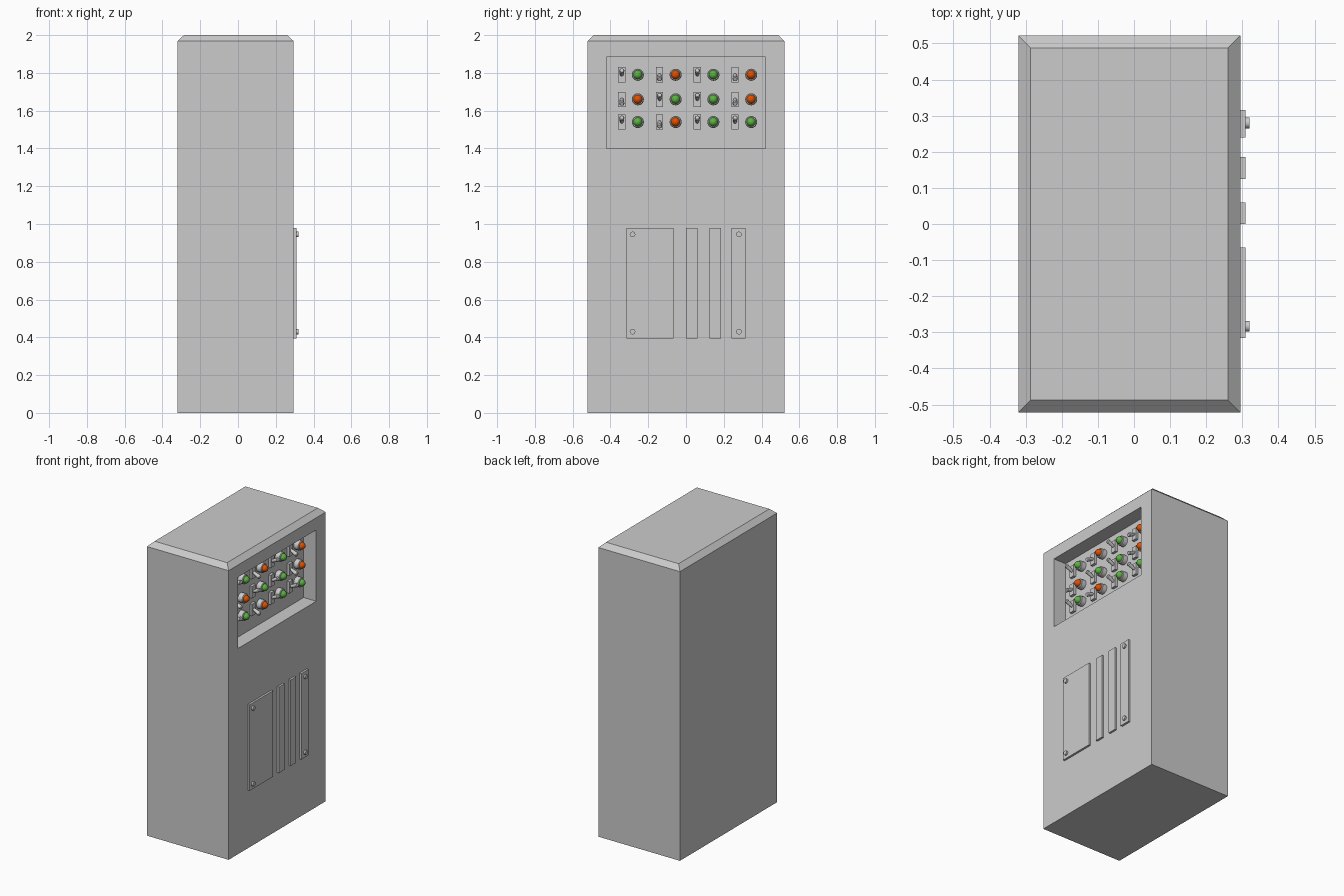
import bpy, bmesh
from math import radians, sin, cos, pi
from mathutils import Matrix, Vector

if "Cube" in bpy.data.objects:
    bpy.data.objects.remove(bpy.data.objects["Cube"])


def finish(name, bm, mat=None, smooth=False):
    bmesh.ops.recalc_face_normals(bm, faces=bm.faces[:])
    if smooth:
        for f in bm.faces:
            f.smooth = True
        for e in bm.edges:
            e.smooth = e.calc_face_angle(0) < radians(35)
    me = bpy.data.meshes.new(name)
    bm.to_mesh(me)
    bm.free()
    if mat:
        me.materials.append(mat)
    ob = bpy.data.objects.new(name, me)
    bpy.context.collection.objects.link(ob)
    return ob


def box(name, x0, x1, y0, y1, z0, z1):
    bm = bmesh.new()
    bmesh.ops.create_cube(bm, size=1)
    for v in bm.verts:
        v.co = Vector((x1 if v.co.x > 0 else x0,
                       y1 if v.co.y > 0 else y0,
                       z1 if v.co.z > 0 else z0))
    return finish(name, bm)


def lathe(name, profile, loc, tilt=0, mat=None, steps=20):
    """Turn a profile of (distance along x, radius) about the x axis."""
    bm = bmesh.new()
    vs = [bm.verts.new((x, r, 0)) for x, r in profile]
    es = [bm.edges.new(p) for p in zip(vs, vs[1:])]
    bmesh.ops.spin(bm, geom=vs + es, cent=(0, 0, 0), axis=(1, 0, 0),
                   angle=2 * pi, steps=steps)
    bmesh.ops.remove_doubles(bm, verts=bm.verts[:], dist=1e-5)
    ob = finish(name, bm, mat, smooth=True)
    ob.matrix_world = Matrix.Translation(loc) @ Matrix.Rotation(-tilt, 4, 'Y')
    return ob


def material(name, color):
    m = bpy.data.materials.new(name)
    m.diffuse_color = color
    m.use_nodes = True
    m.node_tree.nodes["Principled BSDF"].inputs["Base Color"].default_value = m.diffuse_color
    return m


green = material("green", (0.10, 0.45, 0.05, 1))
red = material("orange_red", (0.75, 0.08, 0.0, 1))

FACE, BACK = 0.295, 0.20   # control face and back of the recess

# Cabinet with chamfered top
bm = bmesh.new()
loops = [[bm.verts.new((x, y, z)) for x, y in
          ((x0, -h), (x1, -h), (x1, h), (x0, h))]
         for x0, x1, h, z in ((-0.32, FACE, 0.522, 0),
                              (-0.32, FACE, 0.522, 1.968),
                              (-0.286, 0.26, 0.488, 2.0))]
for a, b in zip(loops, loops[1:]):
    for i in range(4):
        j = (i + 1) % 4
        bm.faces.new((a[i], a[j], b[j], b[i]))
bm.faces.new(loops[0][::-1])
bm.faces.new(loops[-1])
bm.normal_update()

# Recess for the controls
face = next(f for f in bm.faces if f.normal.x > 0.99)
for x in (FACE, BACK):
    bmesh.ops.inset_individual(bm, faces=[face], thickness=0.02)
    mid = face.calc_center_median()
    for v in face.verts:
        v.co = Vector((x, 0.42 if v.co.y > mid.y else -0.42,
                       1.885 if v.co.z > mid.z else 1.40))
finish("cabinet", bm)

# Switches and lamps, lever up beside a green lamp
dome = [(0.026 * sin(a), 0.024 * cos(a))
        for a in (pi / 2 * i / 6 for i in range(6))] + [(0.026, 0)]
for z, row in ((1.79, "GRGR"), (1.66, "RGGR"), (1.54, "GRGG")):
    for i, c in enumerate(row):
        y = -0.34 + 0.2 * i
        on = c == "G"
        box("switch_plate", BACK, BACK + 0.018, y - 0.019, y + 0.019,
            z - 0.04, z + 0.04)
        lathe("switch_lever",
              [(0, 0), (0, 0.009), (0.05, 0.014), (0.056, 0.010), (0.056, 0)],
              (BACK + 0.014, y, z), radians(25 if on else -25), steps=12)
        yl = y + 0.085
        lathe("lamp_base",
              [(0, 0), (0, 0.032), (0.032, 0.032), (0.036, 0.028), (0.036, 0)],
              (BACK, yl, z))
        lathe("lamp_dome", dome, (BACK + 0.036, yl, z), 0, green if on else red)

# Vent cover: plate and slats
for y0, y1 in ((-0.315, -0.065), (0, 0.06), (0.125, 0.185), (0.24, 0.315)):
    box("vent_slat", FACE - 0.005, 0.309, y0, y1, 0.395, 0.98)

# Corner bolts
for y in (-0.283, 0.28):
    for z in (0.43, 0.945):
        lathe("bolt", [(0, 0), (0, 0.015), (0.015, 0.015), (0.015, 0)],
              (0.305, y, z), steps=12)
